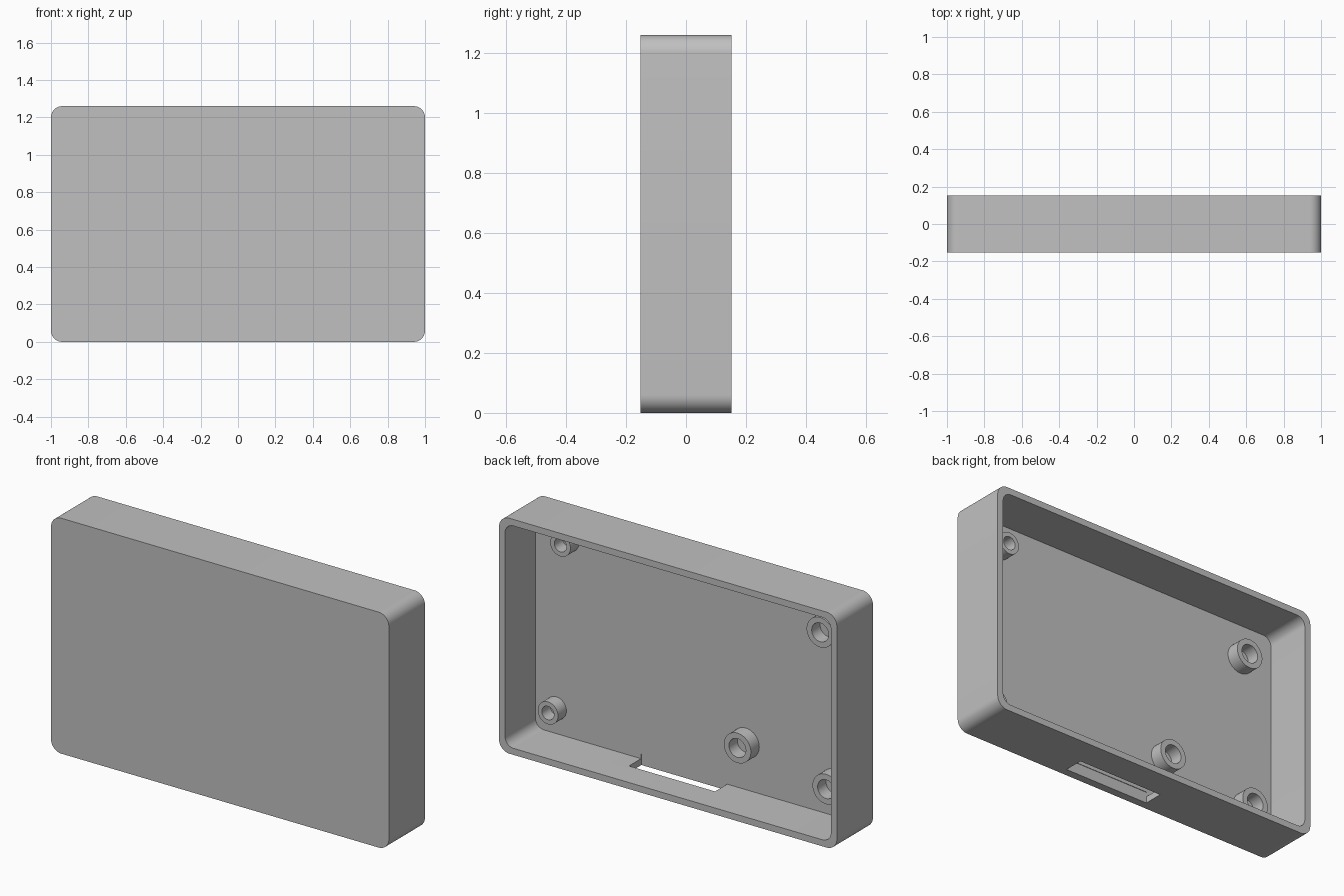
import bpy
import bmesh
from math import cos, sin, pi, radians

cube = bpy.data.objects.get("Cube")
if cube:
    bpy.data.objects.remove(cube, do_unlink=True)

# Overall sizes
HEIGHT, DEPTH, WALL = 1.26, 0.305, 0.035
FRONT, BACK = -DEPTH / 2, DEPTH / 2
FLOOR = FRONT + 0.047
BOSS_TOP = FLOOR + 0.071

grey = bpy.data.materials.new("light_grey_plastic")
grey.use_nodes = True
colour = (0.53, 0.53, 0.53, 1)
grey.diffuse_color = colour
grey.node_tree.nodes["Principled BSDF"].inputs["Base Color"].default_value = colour


def rounded_rect(half_w, half_h, r, steps=10):
    """Outline in x and z, centred on the case."""
    points = []
    for corner, (sx, sz) in enumerate([(1, 1), (-1, 1), (-1, -1), (1, -1)]):
        for i in range(steps + 1):
            a = (corner + i / steps) * pi / 2
            points.append((sx * (half_w - r) + r * cos(a),
                           HEIGHT / 2 + sz * (half_h - r) + r * sin(a)))
    return points


def circle(x, z, r, steps=40):
    return [(x + r * cos(2 * pi * i / steps), z + r * sin(2 * pi * i / steps))
            for i in range(steps)]


def prism(name, outline, y0, y1):
    """Extrude an x-z outline along y."""
    bm = bmesh.new()
    face = bm.faces.new([bm.verts.new((x, y0, z)) for x, z in outline])
    new = bmesh.ops.extrude_face_region(bm, geom=[face])["geom"]
    verts = [v for v in new if isinstance(v, bmesh.types.BMVert)]
    bmesh.ops.translate(bm, verts=verts, vec=(0, y1 - y0, 0))
    bmesh.ops.recalc_face_normals(bm, faces=bm.faces)
    mesh = bpy.data.meshes.new(name)
    bm.to_mesh(mesh)
    bm.free()
    obj = bpy.data.objects.new(name, mesh)
    bpy.context.collection.objects.link(obj)
    mesh.materials.append(grey)
    return obj


def activate(obj):
    bpy.ops.object.select_all(action="DESELECT")
    obj.select_set(True)
    bpy.context.view_layer.objects.active = obj


def cut(obj, cutter):
    """Subtract the cutter, then discard it."""
    cutter.hide_render = True
    mod = obj.modifiers.new("cut", "BOOLEAN")
    mod.operation = "DIFFERENCE"
    mod.solver = "EXACT"
    mod.object = cutter
    activate(obj)
    bpy.ops.object.modifier_apply(modifier=mod.name)
    bpy.data.objects.remove(cutter, do_unlink=True)


def smooth(obj):
    activate(obj)
    bpy.ops.object.shade_smooth_by_angle(angle=radians(30))


# Case shell, open at the back
shell = prism("case_shell", rounded_rect(1, HEIGHT / 2, 0.06), FRONT, BACK)
cut(shell, prism("cavity_cutter",
                 rounded_rect(1 - WALL, HEIGHT / 2 - WALL, 0.05), FLOOR, BACK + 0.1))

# Connector slot through the bottom wall, beside the floor
slot = [(-0.17, -0.05), (0.34, -0.05), (0.34, 0.06), (-0.17, 0.06)]
cut(shell, prism("slot_cutter", slot, FLOOR - 0.003, -0.003))
smooth(shell)

# Hollow mounting bosses: name, x, z, outer radius, hole radius
bosses = [
    ("upper_left_boss", 0.768, 1.09, 0.06, 0.036),
    ("lower_left_boss", 0.842, 0.172, 0.06, 0.036),
    ("upper_right_boss", -0.77, 1.035, 0.08, 0.05),
    ("lower_middle_boss", -0.28, 0.285, 0.08, 0.05),
    ("lower_right_boss", -0.805, 0.205, 0.08, 0.05),
]
for name, x, z, outer, hole in bosses:
    boss = prism(name, circle(x, z, outer), FLOOR - 0.005, BOSS_TOP)
    cut(boss, prism("hole_cutter", circle(x, z, hole), FLOOR - 0.02, BOSS_TOP + 0.05))
    smooth(boss)
